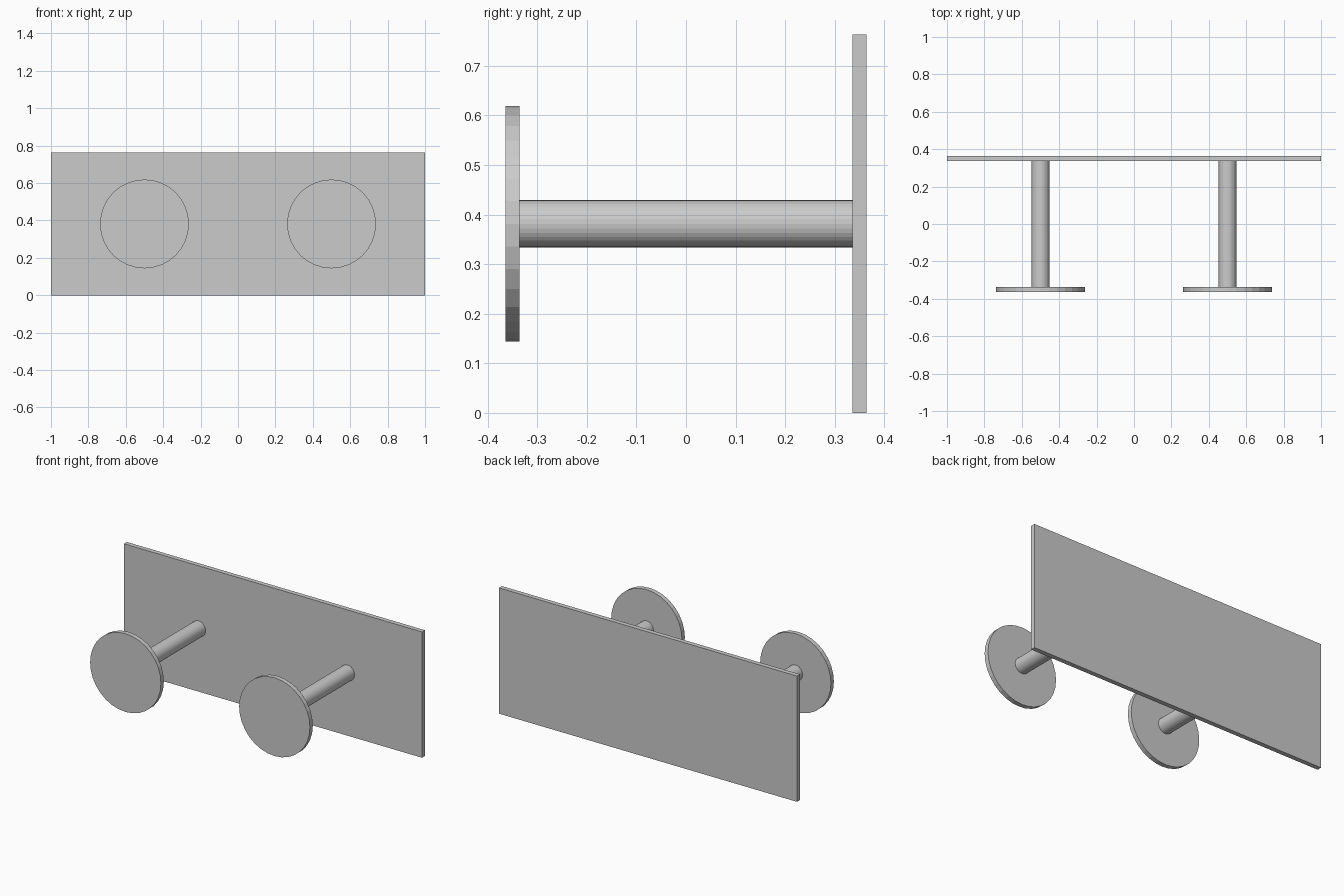
import bpy
from math import radians

cube = bpy.data.objects.get("Cube")
if cube:
    bpy.data.objects.remove(cube, do_unlink=True)

# Single plain grey
grey = bpy.data.materials.new("light_grey")
grey.use_nodes = True
colour = (0.6, 0.6, 0.6, 1)
grey.diffuse_color = colour
grey.node_tree.nodes["Principled BSDF"].inputs["Base Color"].default_value = colour

HEIGHT = 0.763
BACK, FRONT = 0.364, -0.364
THICK = 0.028
MID = HEIGHT / 2


def finish(name):
    obj = bpy.context.object
    obj.name = name
    obj.data.materials.append(grey)
    return obj


def disc_along_y(name, x, radius, y0, y1):
    bpy.ops.mesh.primitive_cylinder_add(
        vertices=32, radius=radius, depth=y1 - y0,
        location=(x, (y0 + y1) / 2, MID), rotation=(radians(90), 0, 0))
    return finish(name)


# Back plate
bpy.ops.mesh.primitive_cube_add(size=1, location=(0, BACK - THICK / 2, MID))
bpy.context.object.scale = (2, THICK, HEIGHT)
finish("back_plate")

# Two pegs, each a rod with a round cap
for side, x in (("left", 0.5), ("right", -0.5)):
    disc_along_y(side + "_rod", x, 0.0475, FRONT + THICK, BACK - THICK)
    disc_along_y(side + "_cap", x, 0.2375, FRONT, FRONT + THICK)
